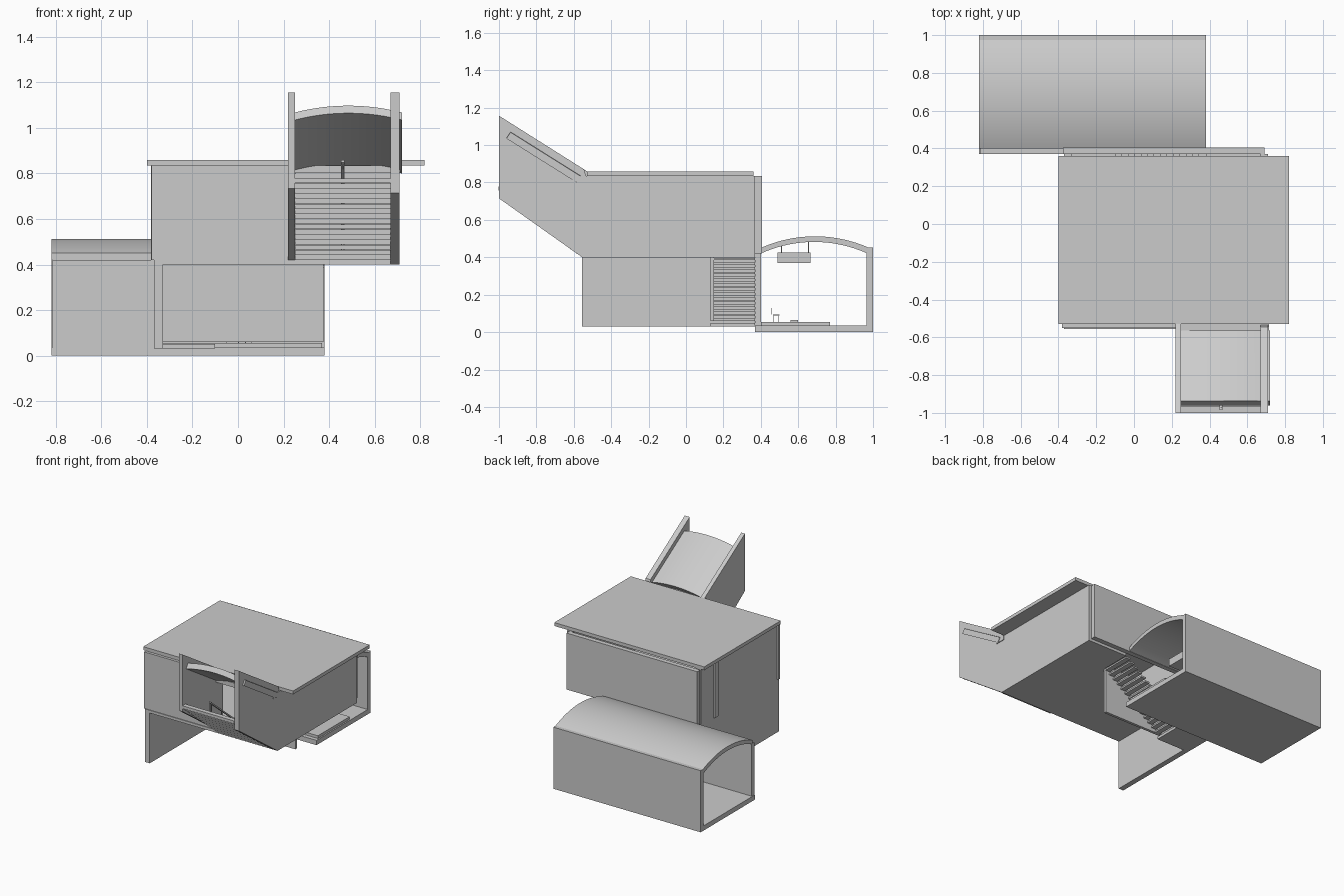
import bpy, math

if "Cube" in bpy.data.objects:
    bpy.data.objects.remove(bpy.data.objects["Cube"])

def mesh(name, verts, faces, smooth=False):
    me = bpy.data.meshes.new(name)
    me.from_pydata(verts, [], faces)
    ob = bpy.data.objects.new(name, me)
    bpy.context.collection.objects.link(ob)
    bpy.ops.object.select_all(action='DESELECT')
    ob.select_set(True)
    bpy.context.view_layer.objects.active = ob
    bpy.ops.object.mode_set(mode='EDIT')
    bpy.ops.mesh.select_all(action='SELECT')
    bpy.ops.mesh.normals_make_consistent(inside=False)
    bpy.ops.object.mode_set(mode='OBJECT')
    if smooth:
        bpy.ops.object.shade_smooth_by_angle(angle=math.radians(30))
    return ob

def loft(name, a, b, smooth=False):
    """Join two matching outlines into a closed solid."""
    n = len(a)
    faces = [(i, (i + 1) % n, (i + 1) % n + n, i + n) for i in range(n)]
    faces += [tuple(range(n)), tuple(range(n, 2 * n))]
    return mesh(name, a + b, faces, smooth)

def slab_x(name, yz, x0, x1, smooth=False):
    return loft(name, [(x0, y, z) for y, z in yz], [(x1, y, z) for y, z in yz], smooth)

def box(name, x0, x1, y0, y1, z0, z1):
    return slab_x(name, [(y0, z0), (y1, z0), (y1, z1), (y0, z1)], x0, x1)

def arch(a, b, z, rise, n=24):
    """Circular arc from a to b at height z."""
    h = (b - a) / 2
    r = (h * h + rise * rise) / (2 * rise)
    t = math.asin(h / r)
    return [((a + b) / 2 + r * math.sin(-t + 2 * t * i / n),
             z + rise - r + r * math.cos(-t + 2 * t * i / n)) for i in range(n + 1)]

# lower vaulted hall, open at both ends
box("hall_floor", -0.82, 0.38, 0.37, 1.0, 0.0, 0.035)
box("hall_back_wall", -0.82, 0.38, 0.965, 1.0, 0.035, 0.453)
box("hall_front_wall", -0.815, -0.37, 0.37, 0.40, 0.035, 0.42)
slab_x("hall_vault", arch(0.40, 0.98, 0.45, 0.062) + arch(0.40, 0.97, 0.42, 0.062)[::-1],
       -0.82, 0.38, True)

# hall furniture
box("rug", -0.33, 0.37, 0.40, 0.77, 0.035, 0.055)
box("low_table", -0.05, 0.06, 0.56, 0.60, 0.055, 0.064)
box("lamp", -0.05, 0.10, 0.49, 0.665, 0.37, 0.425)
for y in (0.51, 0.655):
    box("lamp_cord", 0.02, 0.025, y - 0.002, y + 0.002, 0.425, 0.485)
box("chair_seat", 0.0, 0.035, 0.465, 0.50, 0.09, 0.095)
box("chair_back", 0.0, 0.035, 0.457, 0.461, 0.095, 0.128)
for x in (0.0, 0.031):
    for y in (0.467, 0.494):
        box("chair_leg", x, x + 0.004, y, y + 0.004, 0.055, 0.09)

# middle storey with a stair opening in its floor
box("upper_floor_main", -0.37, 0.70, -0.555, 0.15, 0.40, 0.42)
box("upper_floor_side", 0.38, 0.70, 0.15, 0.37, 0.40, 0.42)
box("upper_floor_edge", -0.37, -0.33, 0.15, 0.37, 0.40, 0.42)
box("upper_back_wall", -0.375, 0.69, 0.37, 0.405, 0.42, 0.835)
box("upper_front_wall", -0.38, 0.24, -0.55, -0.53, 0.42, 0.835)
box("upper_left_wall", -0.37, -0.33, -0.53, 0.355, 0.42, 0.835)
box("left_pilaster", -0.382, -0.37, 0.17, 0.21, 0.42, 0.835)
box("roof_slab", -0.40, 0.82, -0.53, 0.36, 0.835, 0.86)

# supporting wall under the middle storey
box("support_wall", -0.37, -0.33, -0.555, 0.365, 0.03, 0.40)

# inner stair between the hall and the middle storey
box("inner_stair_panel", -0.33, 0.375, 0.13, 0.15, 0.06, 0.40)
box("inner_stair_landing", -0.33, -0.10, 0.13, 0.37, 0.03, 0.05)
steps = 14
for i in range(steps):
    x = -0.10 + 0.034 * i
    z = 0.06 + 0.025 * i
    box("inner_tread", x, x + 0.038, 0.15, 0.37, z, z + 0.012)

# side walls that rise out at the front
slab_x("right_wall_and_wing",
       [(0.37, 0.40), (0.37, 0.835), (-0.535, 0.835), (-0.545, 0.87),
        (-1.0, 1.157), (-1.0, 0.715), (-0.555, 0.40)], 0.67, 0.71)
slab_x("left_wing",
       [(-0.53, 0.42), (-0.53, 0.86), (-1.0, 1.155), (-1.0, 0.735), (-0.555, 0.42)], 0.22, 0.25)

# entrance stair, a solid flight with a sloping underside and stepped top
n = 16
top = []
for i in range(n):
    y = -0.555 - 0.44 * i / n
    z0, z1 = 0.42 + 0.36 * i / n, 0.42 + 0.36 * (i + 1) / n
    top += [(y, z0), (y, z1)]
for i in range(n):
    y = -0.555 - 0.44 * i / n
    z = 0.42 + 0.36 * i / n
    box("entrance_tread", 0.25, 0.67, y - 0.034, y, z, z + 0.0215)

# entrance handrail
slab_x("entrance_handrail", [(-0.56, 0.50), (-0.56, 0.512), (-0.985, 0.86), (-0.985, 0.848)],
       0.452, 0.468)
for i in range(4):
    y = -0.58 - 0.13 * i
    z = 0.44 + 0.82 * (-0.56 - y)
    for x in (0.452, 0.464):
        box("rail_post", x, x + 0.004, y - 0.004, y, z, z + 0.075)

# curved canopy over the entrance, sloping with the stair
low, high = (-0.585, 0.80), (-0.96, 1.035)
def canopy_section(y, z):
    curve = arch(0.25, 0.72, z, 0.03)
    return ([(x, y, zz) for x, zz in curve] +
            [(x, y + 0.022, zz + 0.033) for x, zz in curve[::-1]])
loft("entrance_canopy", canopy_section(*low), canopy_section(*high), True)
box("canopy_foot", 0.25, 0.715, -0.61, -0.53, 0.802, 0.835)
